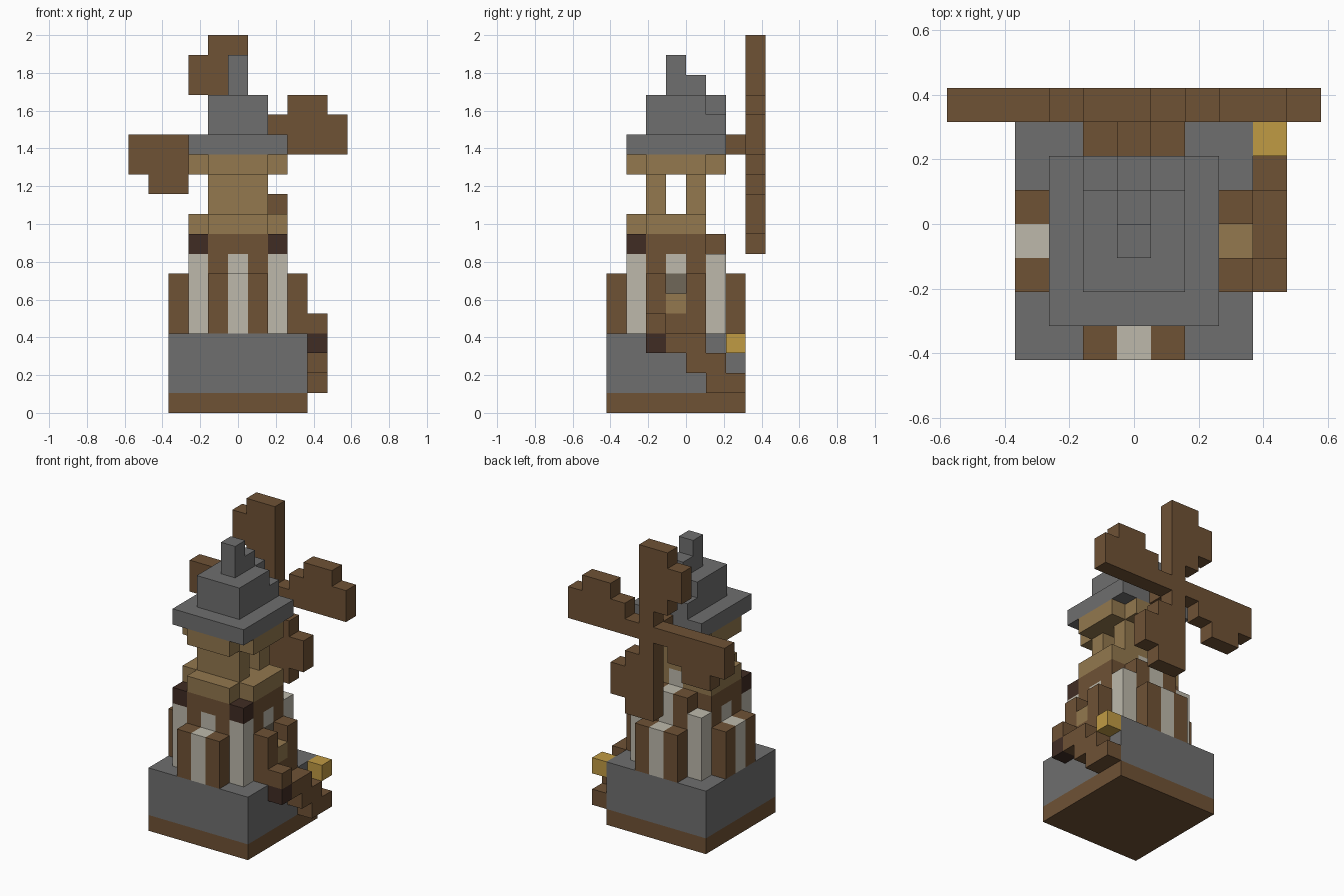
import bpy, bmesh
from mathutils import Vector

if "Cube" in bpy.data.objects:
    bpy.data.objects.remove(bpy.data.objects["Cube"])

U = 2 / 19  # edge of one block


def material(name, rgb):
    lin = [((c / 255 + 0.055) / 1.055) ** 2.4 for c in rgb] + [1]
    m = bpy.data.materials.new(name)
    m.use_nodes = True
    m.diffuse_color = lin
    m.node_tree.nodes["Principled BSDF"].inputs["Base Color"].default_value = lin
    return m


wood = material("brown wood", (111, 82, 53))
stone = material("grey stone", (111, 111, 111))
plank = material("tan plank", (147, 120, 78))
plaster = material("pale plaster", (189, 185, 171))
dark = material("dark wood", (64, 44, 36))
gold = material("gold", (192, 155, 68))
taupe = material("taupe", (112, 103, 88))


def part(name, mat, *boxes):
    """Each box is (x range, y range, z range) in blocks, ends included; a single number is one block."""
    bm = bmesh.new()
    for box in boxes:
        spans = [(s, s) if isinstance(s, int) else s for s in box]
        lo = Vector([s[0] for s in spans]) - Vector((0.5, 0, 0))
        hi = Vector([s[1] + 1 for s in spans]) - Vector((0.5, 0, 0))
        verts = bmesh.ops.create_cube(bm, size=1)["verts"]
        for v in verts:
            v.co = Vector([(lo[i] + hi[i]) / 2 + v.co[i] * (hi[i] - lo[i]) for i in range(3)]) * U
    mesh = bpy.data.meshes.new(name)
    bm.to_mesh(mesh)
    bm.free()
    mesh.materials.append(mat)
    obj = bpy.data.objects.new(name, mesh)
    bpy.context.collection.objects.link(obj)
    return obj


SIDES = (-1, 1)
MID = (-1, 1)     # middle three blocks in x
DEEP = (-2, 0)    # middle three blocks in y
LOW = (4, 6)      # buttress height
TALL = (4, 8)     # tower height

# Base
part("foundation", wood, ((-3, 3), (-4, 2), 0))
part("stone_base", stone, ((-3, 3), (-4, 2), (1, 3)))

# Tower body
part("tower_core", wood, (MID, DEEP, TALL))
part("wall_studs", wood,
     *[(x, y, TALL) for x in SIDES for y in (-3, 1)],
     *[(2 * s, y, TALL) for s in SIDES for y in (-2, 0)])
part("wall_lintels", wood, (0, -3, 8), *[(2 * s, -1, 8) for s in SIDES])
part("wall_windows", plaster, (0, -3, (4, 7)), (0, 1, TALL),
     (-2, -1, (4, 7)), (2, -1, 7))
part("corner_posts", plaster, *[(2 * s, y, (4, 7)) for s in SIDES for y in (-3, 1)])
part("corner_caps", dark, *[(2 * s, -3, 8) for s in SIDES])

# Buttresses on all four sides
part("buttress_timbers", wood,
     *[(x, y, LOW) for x in SIDES for y in (-4, 2)],
     *[(3 * s, y, LOW) for s in SIDES for y in (-2, 0)])
part("buttress_panels", plaster, (0, -4, LOW), (0, 2, LOW), (-3, -1, LOW))

# Doorway and stairs on one side
part("doorway_sill", wood, (3, -1, 4))
part("doorway_door", plank, (3, -1, 5))
part("doorway_back", taupe, (2, -1, (4, 6)))
part("stairs", wood, (4, (1, 2), 1), (4, (0, 1), 2), (4, (-1, 0), 3), (4, -2, 4))
part("stair_bracket", dark, (4, -2, 3))
part("lantern", gold, (4, 2, 3))

# Balcony, open loft and eaves
part("balcony", plank, (MID, (-3, -1), 9), *[(s, 0, 9) for s in SIDES],
     *[(2 * s, DEEP, 9) for s in SIDES])
part("balcony_hatch", plaster, (0, 0, 9))
part("loft_walls", plank, *[(MID, y, (10, 11)) for y in (-2, 0)])
part("eaves", plank, (MID, (-3, 1), 12), *[(2 * s, DEEP, 12) for s in SIDES])

# Stepped roof
part("roof", stone, ((-2, 2), (-3, 1), 13), (MID, (-2, 1), 14), (MID, DEEP, 15),
     (0, 1, 15), (0, (-1, 0), 16), (0, -1, 17))

# Axle and four sails, each a quarter turn from the last
part("axle", wood, (0, 2, 13))
HUB = 13


def turned(xs, zs, turns):
    for _ in range(turns):
        xs, zs = (-zs[1], -zs[0]), xs
    return xs, 3, (zs[0] + HUB, zs[1] + HUB)


part("sail_hub", wood, (0, 3, HUB))
for i, name in enumerate(("left", "top", "right", "bottom")):
    part(name + "_sail", wood, turned((1, 5), (0, 0), i),
         turned((2, 5), (1, 1), i), turned((3, 4), (2, 2), i))
